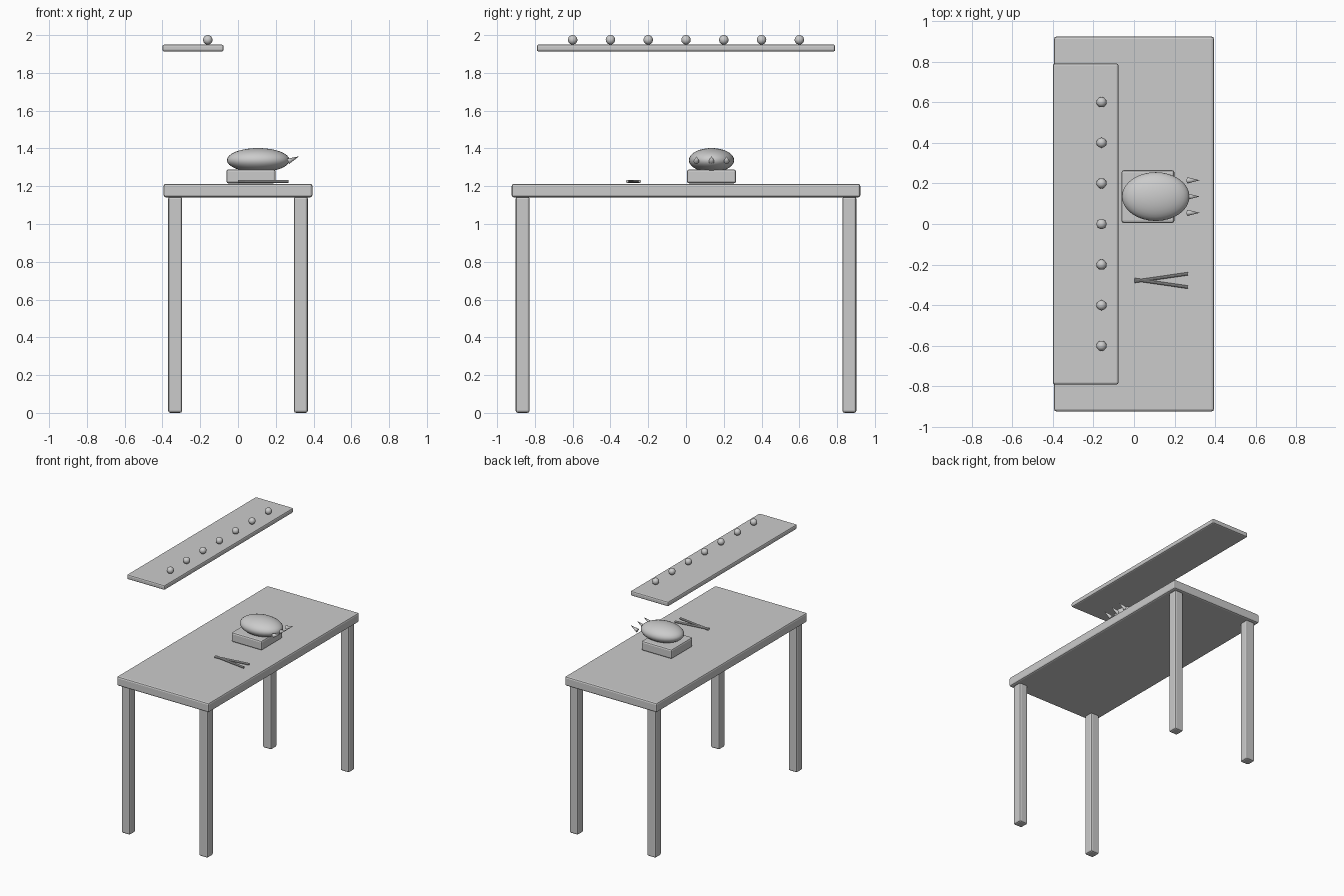
import bpy
from math import radians
from mathutils import Vector

if "Cube" in bpy.data.objects:
    bpy.data.objects.remove(bpy.data.objects["Cube"])


def smooth(ob):
    bpy.ops.object.shade_smooth_by_angle(angle=radians(30))
    return ob


def box(name, lo, hi, bevel=0.012):
    lo, hi = Vector(lo), Vector(hi)
    bpy.ops.mesh.primitive_cube_add(size=1, location=(lo + hi) / 2)
    ob = bpy.context.object
    ob.name = name
    ob.scale = hi - lo
    bpy.ops.object.transform_apply(location=False, rotation=False, scale=True)
    mod = ob.modifiers.new("bevel", 'BEVEL')
    mod.width = bevel
    mod.segments = 2
    return ob


def ball(name, loc, radii, seg, rings):
    bpy.ops.mesh.primitive_uv_sphere_add(segments=seg, ring_count=rings, radius=1, location=loc)
    ob = bpy.context.object
    ob.name = name
    ob.scale = radii
    bpy.ops.object.transform_apply(location=False, rotation=False, scale=True)
    return smooth(ob)


def rod(name, a, b, r1, r2, sides):
    a, b = Vector(a), Vector(b)
    d = b - a
    bpy.ops.mesh.primitive_cone_add(vertices=sides, radius1=r1, radius2=r2, depth=d.length,
                                    location=(a + b) / 2,
                                    rotation=d.to_track_quat('Z', 'Y').to_euler())
    bpy.context.object.name = name
    return bpy.context.object


# Table
box("table_top", (-0.394, -0.923, 1.141), (0.394, 0.923, 1.213))
for sx, nx in ((-1, "left"), (1, "right")):
    for sy, ny in ((-1, "front"), (1, "back")):
        cx, cy = sx * 0.333, sy * 0.865
        box(f"{ny}_{nx}_leg", (cx - 0.037, cy - 0.037, 0), (cx + 0.037, cy + 0.037, 1.145))

# Floating shelf with a row of beads
box("shelf", (-0.4, -0.79, 1.913), (-0.076, 0.79, 1.95), 0.01)
for i in range(7):
    ball(f"bead_{i + 1}", (-0.16, -0.6 + 0.2 * i, 1.975), (0.025,) * 3, 20, 12)

# Block carrying a rounded body with three spikes
box("block", (-0.062, 0.005, 1.215), (0.199, 0.265, 1.289))
ball("body", (0.107, 0.135, 1.338), (0.166, 0.12, 0.064), 32, 16)
for i in range(3):
    y = 0.135 + (i - 1) * 0.08
    smooth(rod(f"spike_{i + 1}", (0.265, y, 1.332), (0.323, y, 1.358), 0.015, 0, 12))

# Pair of crossed tongs
for i, s in enumerate((-1, 1)):
    smooth(rod(f"tong_{i + 1}", (0.001, -0.278 - s * 0.005, 1.226),
               (0.266, -0.278 + s * 0.033, 1.226), 0.008, 0.008, 10))
